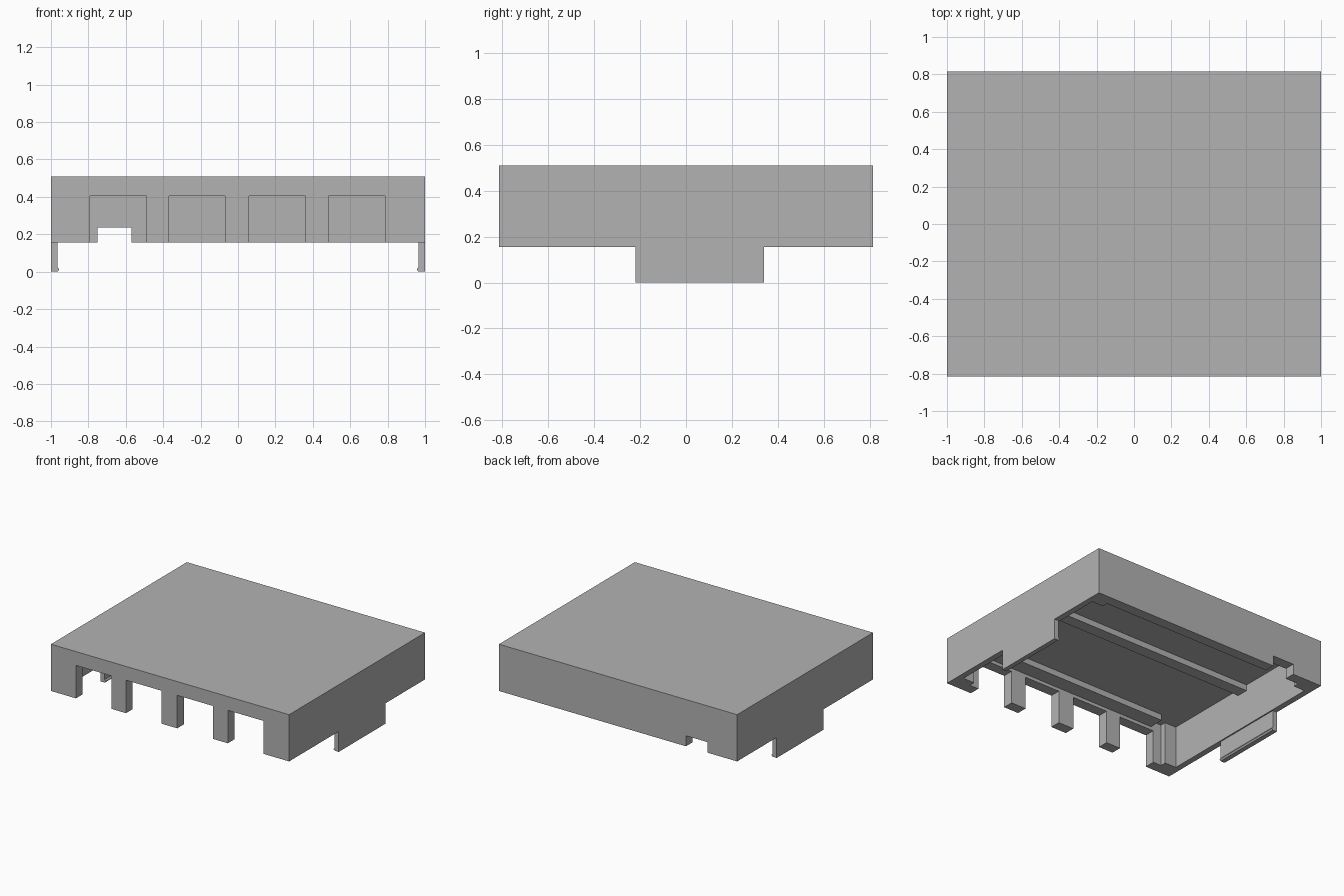
import bpy
import bmesh

if "Cube" in bpy.data.objects:
    bpy.data.objects.remove(bpy.data.objects["Cube"], do_unlink=True)

grey = bpy.data.materials.new("plain grey")
grey.use_nodes = True
grey.diffuse_color = (0.45, 0.45, 0.45, 1)
grey.node_tree.nodes["Principled BSDF"].inputs["Base Color"].default_value = grey.diffuse_color


def prism(name, profile, axis, start, end):
    """Extrude a 2D profile along axis 'x' (y, z points) or 'z' (x, y points)."""
    place = {"x": lambda a, b: (start, a, b), "y": lambda a, b: (a, start, b),
             "z": lambda a, b: (a, b, start)}[axis]
    shift = [(end - start) if axis == k else 0 for k in "xyz"]
    bm = bmesh.new()
    face = bm.faces.new([bm.verts.new(place(a, b)) for a, b in profile])
    new = bmesh.ops.extrude_face_region(bm, geom=[face])["geom"]
    bmesh.ops.translate(bm, vec=shift, verts=[g for g in new if isinstance(g, bmesh.types.BMVert)])
    bmesh.ops.recalc_face_normals(bm, faces=bm.faces)
    mesh = bpy.data.meshes.new(name)
    bm.to_mesh(mesh)
    bm.free()
    mesh.materials.append(grey)
    obj = bpy.data.objects.new(name, mesh)
    bpy.context.collection.objects.link(obj)
    return obj


def box(name, x, y, z):
    return prism(name, [(x[0], y[0]), (x[1], y[0]), (x[1], y[1]), (x[0], y[1])], "z", *z)


def cut(target, x, y, z):
    cutter = box("cutter", x, y, z)
    cutter.hide_render = True
    mod = target.modifiers.new("cut", "BOOLEAN")
    mod.operation = "DIFFERENCE"
    mod.solver = "EXACT"
    mod.object = cutter
    bpy.context.view_layer.objects.active = target
    bpy.ops.object.modifier_apply(modifier=mod.name)
    bpy.data.objects.remove(cutter, do_unlink=True)


HALF_Y, RIM, TOP, CEILING = 0.815, 0.155, 0.51, 0.475
IN_X, IN_Y = 0.955, 0.735

# Hollow cover, open underneath
cover = box("cover_shell", (-1, 1), (-HALF_Y, HALF_Y), (RIM, TOP))
cut(cover, (-IN_X, IN_X), (-IN_Y, IN_Y), (0, CEILING))

# Four front openings and one small rear cable opening
for left in (-0.79, -0.37, 0.06, 0.485):
    cut(cover, (left, left + 0.3), (-0.9, -IN_Y + 0.01), (0, 0.405))
cut(cover, (-0.75, -0.57), (IN_Y - 0.01, 0.9), (0, 0.235))

# Ribs under the ceiling
box("middle_rib", (-IN_X, IN_X), (-0.02, 0.07), (0.43, CEILING))
box("front_rib", (-0.77, 0.77), (-IN_Y, -0.62), (0.43, CEILING))

for side, s in (("left", 1), ("right", -1)):
    # Corner posts inside the walls
    for end, e in (("front", -1), ("back", 1)):
        x = sorted((s * 0.86, s * IN_X))
        y = sorted((e * 0.69, e * IN_Y))
        box(f"{end}_{side}_post", x, y, (RIM, CEILING))
    # Side clip with a small inward lip
    clip = [(1, RIM), (1, 0), (0.965, 0), (0.955, 0.012), (0.965, 0.024), (0.965, RIM)]
    prism(f"{side}_clip", [(s * x, z) for x, z in clip], "y", -0.22, 0.34)
